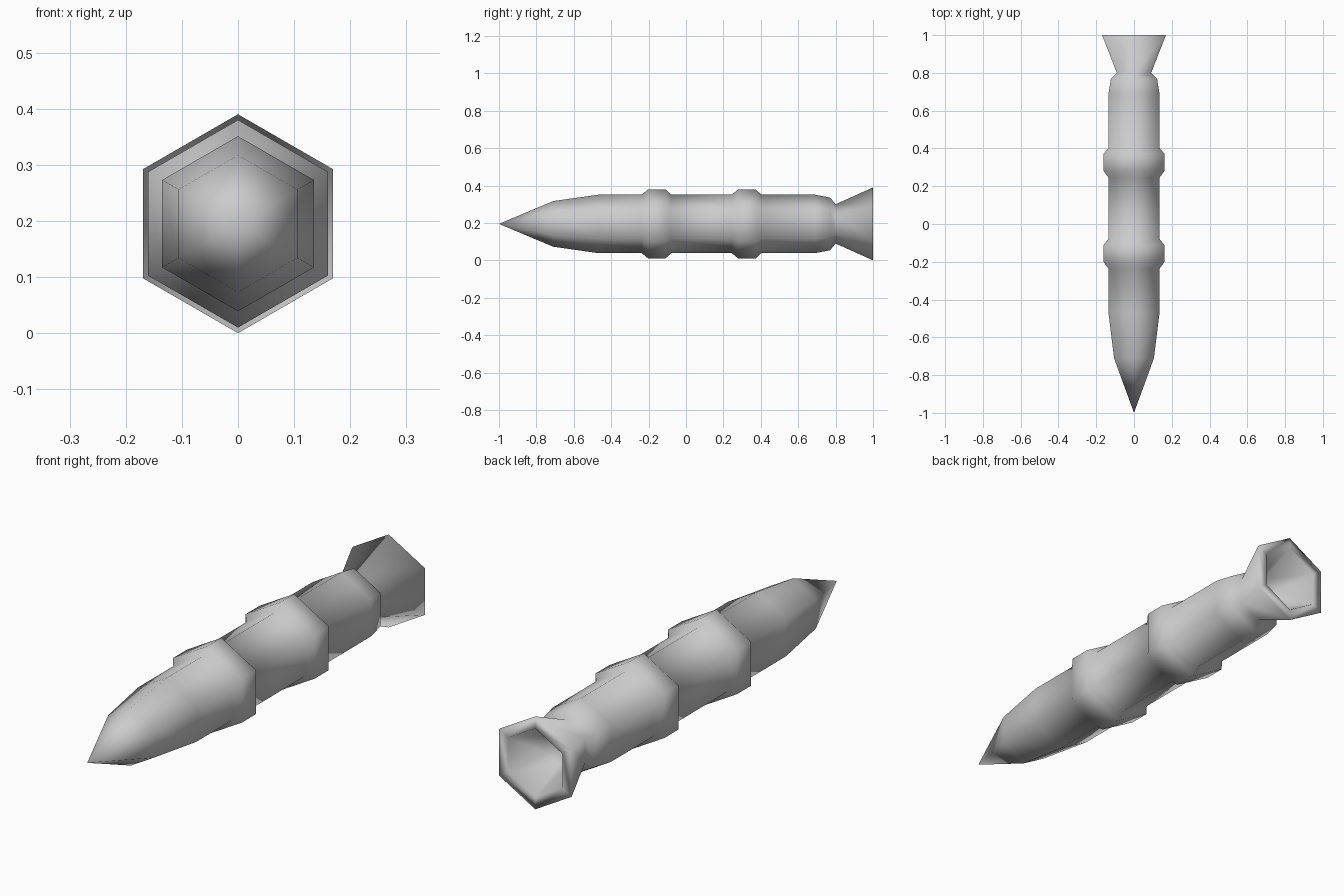
import bpy, bmesh, math

if "Cube" in bpy.data.objects:
    bpy.data.objects.remove(bpy.data.objects["Cube"])

SIDES = 6
CENTRE_Z = 0.195

# (y, radius) profiles, nose to tail
nose = [(-1.0, 0.0), (-0.71, 0.122), (-0.47, 0.156)]


def band(start):
    """Raised collar around the body, with bevelled shoulders."""
    return [(start, 0.156), (start + 0.035, 0.185),
            (start + 0.127, 0.185), (start + 0.158, 0.156)]


tail = [(0.69, 0.156), (0.77, 0.141), (0.80, 0.105)]
nozzle = [(1.0, 0.195), (1.0, 0.145), (0.84, 0.07), (0.82, 0.0)]  # flare, rim, hollow
profile = nose + band(-0.237) + band(0.245) + tail + nozzle


def lathe(name, points):
    """Six-sided loft along y, points of the hexagon up and down."""
    bm = bmesh.new()
    rings = []
    for y, r in points:
        count = SIDES if r > 0 else 1
        rings.append([bm.verts.new((r * math.sin(2 * math.pi * i / SIDES), y,
                                    CENTRE_Z + r * math.cos(2 * math.pi * i / SIDES)))
                      for i in range(count)])
    for a, b in zip(rings, rings[1:]):
        for i in range(SIDES):
            j = (i + 1) % SIDES
            quad = [a[i % len(a)], a[j % len(a)], b[j % len(b)], b[i % len(b)]]
            bm.faces.new(list(dict.fromkeys(quad)))
    bmesh.ops.recalc_face_normals(bm, faces=bm.faces)
    for f in bm.faces:
        f.smooth = True
    mesh = bpy.data.meshes.new(name)
    bm.to_mesh(mesh)
    bm.free()
    obj = bpy.data.objects.new(name, mesh)
    bpy.context.collection.objects.link(obj)
    return obj


# Missile hull with nose cone, two collars and hollow nozzle
lathe("missile_hull", profile)
